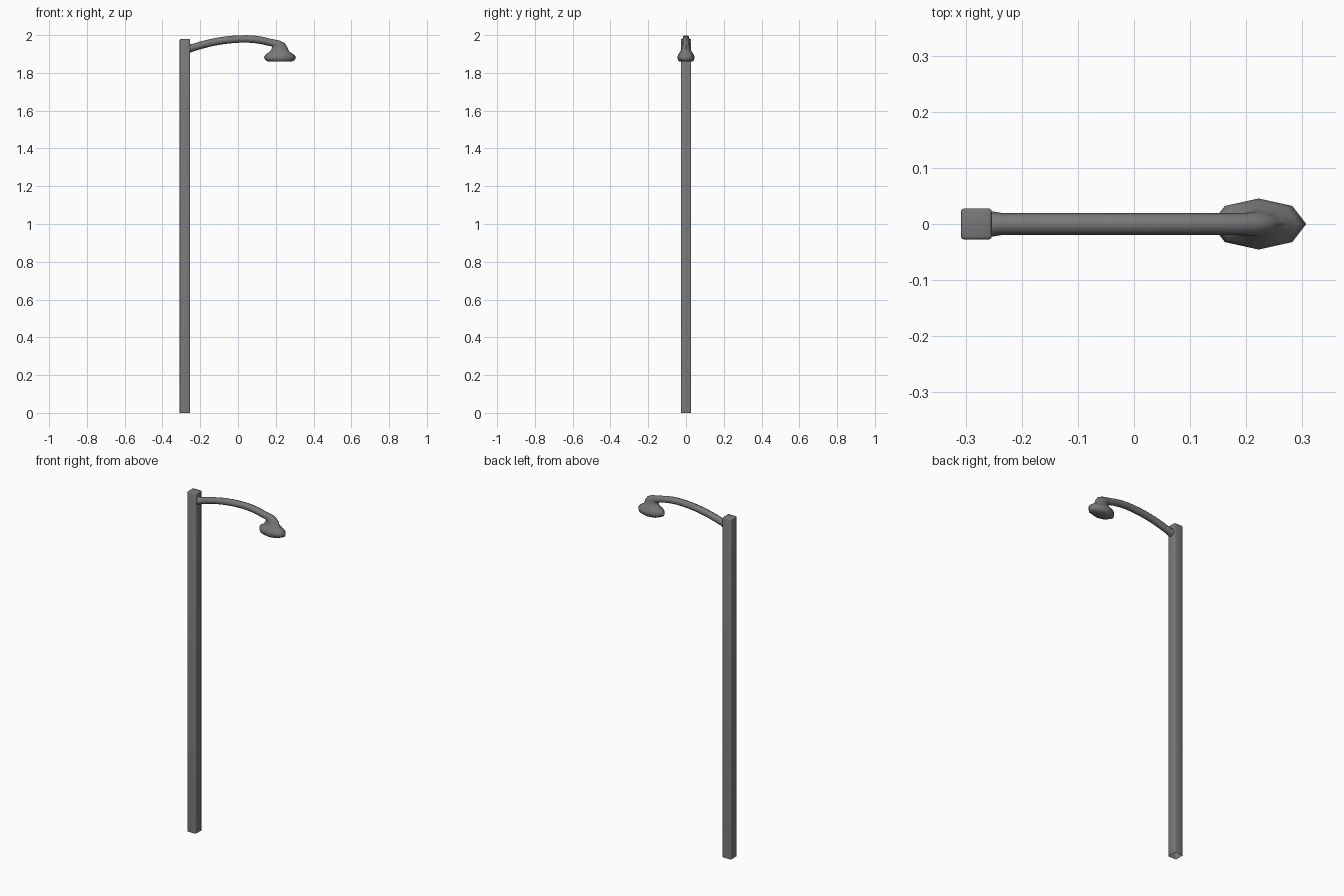
import bpy, bmesh, math
from mathutils import Vector

if "Cube" in bpy.data.objects:
    bpy.data.objects.remove(bpy.data.objects["Cube"])

# Dark grey painted metal
metal = bpy.data.materials.new("dark_metal")
metal.diffuse_color = (0.19, 0.19, 0.19, 1)
metal.use_nodes = True
metal.node_tree.nodes["Principled BSDF"].inputs["Base Color"].default_value = metal.diffuse_color


def finish(name, bm, angle):
    bmesh.ops.recalc_face_normals(bm, faces=bm.faces)
    mesh = bpy.data.meshes.new(name)
    bm.to_mesh(mesh)
    bm.free()
    mesh.materials.append(metal)
    ob = bpy.data.objects.new(name, mesh)
    bpy.context.collection.objects.link(ob)
    bpy.ops.object.select_all(action='DESELECT')
    ob.select_set(True)
    bpy.context.view_layer.objects.active = ob
    bpy.ops.object.shade_smooth_by_angle(angle=math.radians(angle))
    return ob


# Square post with softened edges and an open foot
W, H = 0.055, 1.98
bm = bmesh.new()
bmesh.ops.create_cube(bm, size=1)
for v in bm.verts:
    v.co = Vector((v.co.x * W - 0.281, v.co.y * W, (v.co.z + 0.5) * H))
bm.normal_update()
edges = [e for e in bm.edges if any(v.co.z > H - 0.01 for v in e.verts)]
bmesh.ops.bevel(bm, geom=edges, offset=0.005, offset_type='OFFSET', segments=2,
                profile=0.5, affect='EDGES', clamp_overlap=True)
foot = [f for f in bm.faces if all(v.co.z < 0.001 for v in f.verts)]
bmesh.ops.delete(bm, geom=foot, context='FACES_ONLY')
finish("post", bm, 50)

# Rings as (outer point xz, inner point xz, half width in y)
rings = [((-0.256, 1.954), (-0.256, 1.906), 0.023)]
STEPS = 10
for i in range(STEPS + 1):
    x = -0.235 + 0.405 * i / STEPS
    k = 0.6 if x < 0.04 else 1.1
    z = 1.98 - k * (x - 0.04) ** 2
    n = Vector((2 * k * (x - 0.04), 1)).normalized() * 0.0195
    rings.append(((x + n.x, z + n.y), (x - n.x, z - n.y), 0.0195))

# Bend down into the bell-shaped lamp head
rings += [
    ((0.222, 1.971), (0.180, 1.940), 0.020),
    ((0.247, 1.958), (0.181, 1.936), 0.021),
    ((0.261, 1.938), (0.179, 1.929), 0.023),
    ((0.270, 1.914), (0.168, 1.912), 0.030),
    ((0.293, 1.899), (0.148, 1.899), 0.040),
    ((0.307, 1.884), (0.137, 1.884), 0.0455),
    ((0.302, 1.869), (0.143, 1.869), 0.043),
    ((0.283, 1.859), (0.162, 1.859), 0.034),
]

# Loft the arm and lamp head with eight sides
SIDES = 8
bm = bmesh.new()
loops = []
for outer, inner, hy in rings:
    o, p = Vector((outer[0], 0, outer[1])), Vector((inner[0], 0, inner[1]))
    mid, half = (o + p) / 2, (o - p) / 2
    loops.append([bm.verts.new(mid + half * math.cos(a) + Vector((0, hy * math.sin(a), 0)))
                  for a in (2 * math.pi * s / SIDES for s in range(SIDES))])
for a, b in zip(loops, loops[1:]):
    for s in range(SIDES):
        t = (s + 1) % SIDES
        bm.faces.new((a[s], a[t], b[t], b[s]))
bm.faces.new(loops[0])
bm.faces.new(loops[-1])
finish("arm_and_lamp_head", bm, 60)
